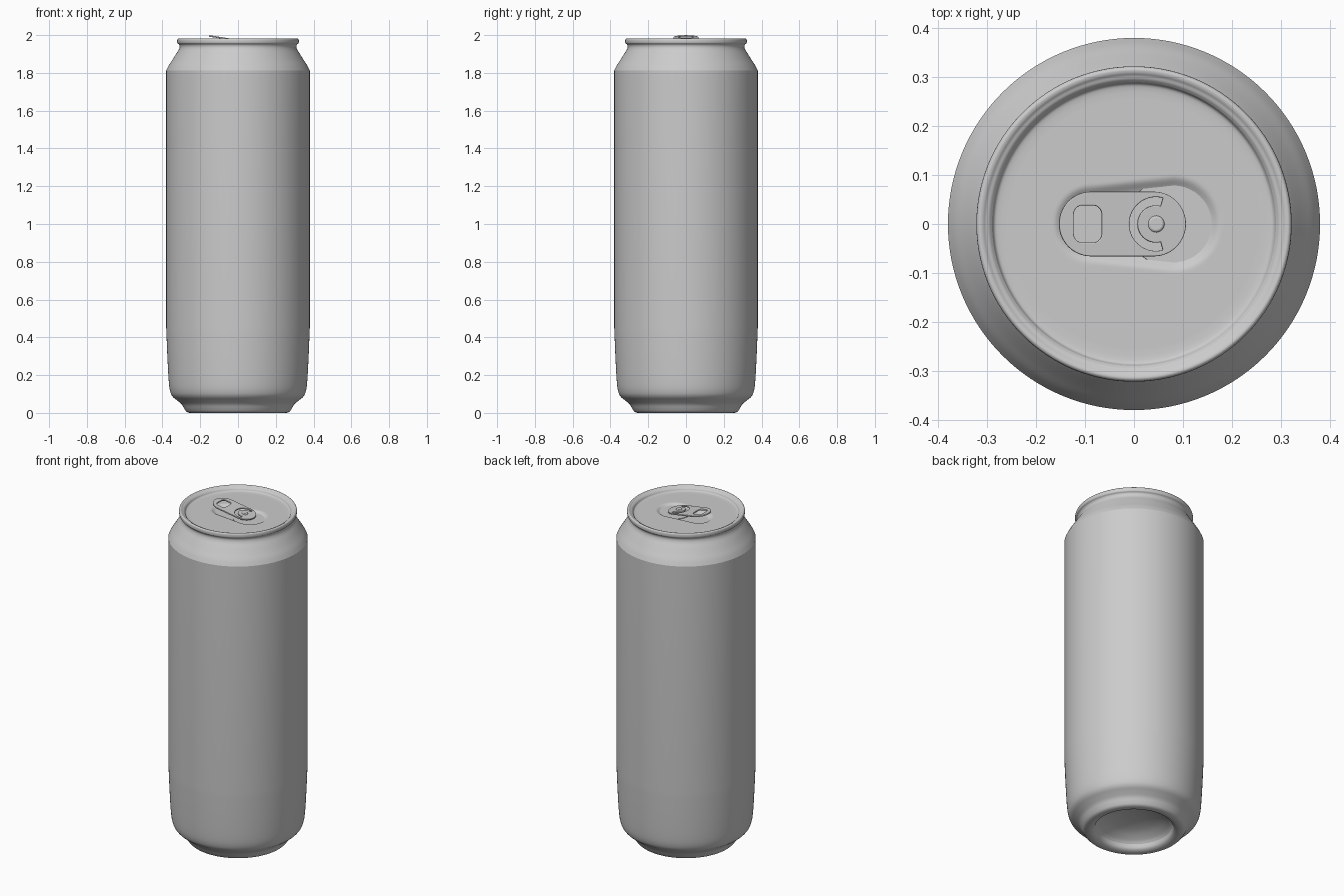
import bpy, bmesh, math
from mathutils import Vector

if "Cube" in bpy.data.objects:
    bpy.data.objects.remove(bpy.data.objects["Cube"])

metal = bpy.data.materials.new("plain_aluminium")
metal.diffuse_color = (0.6, 0.6, 0.6, 1)
metal.use_nodes = True
metal.node_tree.nodes["Principled BSDF"].inputs["Base Color"].default_value = metal.diffuse_color


def finish(obj, angle=25):
    obj.data.materials.clear()
    obj.data.materials.append(metal)
    bpy.ops.object.select_all(action='DESELECT')
    obj.select_set(True)
    bpy.context.view_layer.objects.active = obj
    bpy.ops.object.shade_smooth_by_angle(angle=math.radians(angle))


def smooth_path(pts, steps=4):
    """Catmull-Rom curve through the points."""
    p = [Vector(q) for q in pts]
    p = [2 * p[0] - p[1]] + p + [2 * p[-1] - p[-2]]
    out = []
    for a, b, c, d in zip(p, p[1:], p[2:], p[3:]):
        for i in range(steps):
            t = i / steps
            out.append(0.5 * (2 * b + (c - a) * t + (2 * a - 5 * b + 4 * c - d) * t * t
                              + (3 * b - a - 3 * c + d) * t ** 3))
    return out + [p[-2]]


def lathe(name, profile, n=128, height=None, angle=25):
    """Turn an (r, z) profile around z; height(x, y) may offset z."""
    bm = bmesh.new()
    rings = []
    for r, z in profile:
        count = 1 if r < 1e-4 else n
        ring = []
        for i in range(count):
            a = 2 * math.pi * i / n
            x, y = r * math.cos(a), r * math.sin(a)
            ring.append(bm.verts.new((x, y, z + (height(x, y) if height else 0))))
        rings.append(ring)
    for lo, hi in zip(rings, rings[1:]):
        for i in range(n):
            j = (i + 1) % n
            if len(lo) == 1:
                bm.faces.new((lo[0], hi[j], hi[i]))
            elif len(hi) == 1:
                bm.faces.new((lo[i], lo[j], hi[0]))
            else:
                bm.faces.new((lo[i], lo[j], hi[j], hi[i]))
    me = bpy.data.meshes.new(name)
    bm.to_mesh(me)
    bm.free()
    obj = bpy.data.objects.new(name, me)
    bpy.context.collection.objects.link(obj)
    finish(obj, angle)
    return obj


# can body: concave base, foot ring, wall, neck and rolled rim
base = smooth_path([(0, .10), (.07, .095), (.14, .078), (.19, .052), (.208, .035)])
foot = smooth_path([(.208, .035), (.217, .012), (.235, .001), (.255, 0), (.272, .006),
                    (.284, .022), (.298, .045), (.322, .066), (.345, .085), (.358, .11),
                    (.366, .16), (.373, .28), (.38, .45)])
neck = smooth_path([(.38, 1.812), (.366, 1.84), (.348, 1.868), (.328, 1.9), (.314, 1.922),
                    (.309, 1.938), (.312, 1.95), (.320, 1.957), (.322, 1.966),
                    (.321, 1.977), (.316, 1.982), (.309, 1.981), (.303, 1.977),
                    (.296, 1.974), (.29, 1.968)])
lathe("can_body", base + foot[1:] + neck, angle=20)


# lid: shallow dish with a teardrop recess
def recess(x, y):
    t = min(1, max(0, (x + .085) / .165))
    cx, r = -.085 + .165 * t, .08 + .018 * t
    d = (r - math.hypot(x - cx, y)) / .028
    d = min(1, max(0, d))
    return -.013 * d * d * (3 - 2 * d)


dish = smooth_path([(.29, 1.968), (.285, 1.959), (.275, 1.956), (.26, 1.955)])
dish += [(.26 * (1 - i / 56), 1.955) for i in range(1, 57)]
lathe("lid", dish[::-1], height=recess).data.flip_normals()


# mouth panel and rivet
def rounded_disc(name, x, r, z0, z1, bevel):
    bpy.ops.mesh.primitive_cylinder_add(vertices=64, radius=r, depth=z1 - z0,
                                        location=(x, 0.003 if r > .05 else 0, (z0 + z1) / 2))
    o = bpy.context.object
    o.name = name
    b = o.modifiers.new("edge", 'BEVEL')
    b.width, b.segments = bevel, 3
    finish(o)


rounded_disc("mouth_panel", .075, .09, 1.938, 1.945, .001)
rounded_disc("rivet", .045, .017, 1.938, 1.973, .005)


# pull tab: rounded outline with a finger hole and a curved slot
def arc(cx, cy, r, a0, a1, n=16):
    return [(cx + r * math.cos(math.radians(a0 + (a1 - a0) * i / n)),
             cy + r * math.sin(math.radians(a0 + (a1 - a0) * i / n))) for i in range(n + 1)]


def rounded_rect(x0, x1, h, r):
    return (arc(x1 - r, h - r, r, 0, 90, 6) + arc(x0 + r, h - r, r, 90, 180, 6)
            + arc(x0 + r, r - h, r, 180, 270, 6) + arc(x1 - r, r - h, r, 270, 360, 6))


outline = arc(.041, 0, .066, -90, 90, 32) + arc(-.089, 0, .066, 90, 270, 32)
finger = rounded_rect(-.125, -.067, .038, .018)
slot = arc(.045, 0, .055, 75, 285, 40) + arc(.045, 0, .038, 285, 75, 40)
cu = bpy.data.curves.new("pull_tab", 'CURVE')
cu.dimensions, cu.fill_mode = '2D', 'BOTH'
cu.extrude, cu.bevel_depth, cu.bevel_resolution, cu.offset = .002, .002, 2, -.002
for loop in (outline, finger, slot):
    s = cu.splines.new('POLY')
    s.points.add(len(loop) - 1)
    for p, (x, y) in zip(s.points, loop):
        p.co = (x, y, 0, 1)
    s.use_cyclic_u = True
tab = bpy.data.objects.new("pull_tab", cu)
bpy.context.collection.objects.link(tab)
tab.location = (0, 0, 1.9715)
tab.rotation_euler = (0, .157, 0)
bpy.ops.object.select_all(action='DESELECT')
tab.select_set(True)
bpy.context.view_layer.objects.active = tab
bpy.ops.object.convert(target='MESH')
finish(bpy.context.object, 40)
